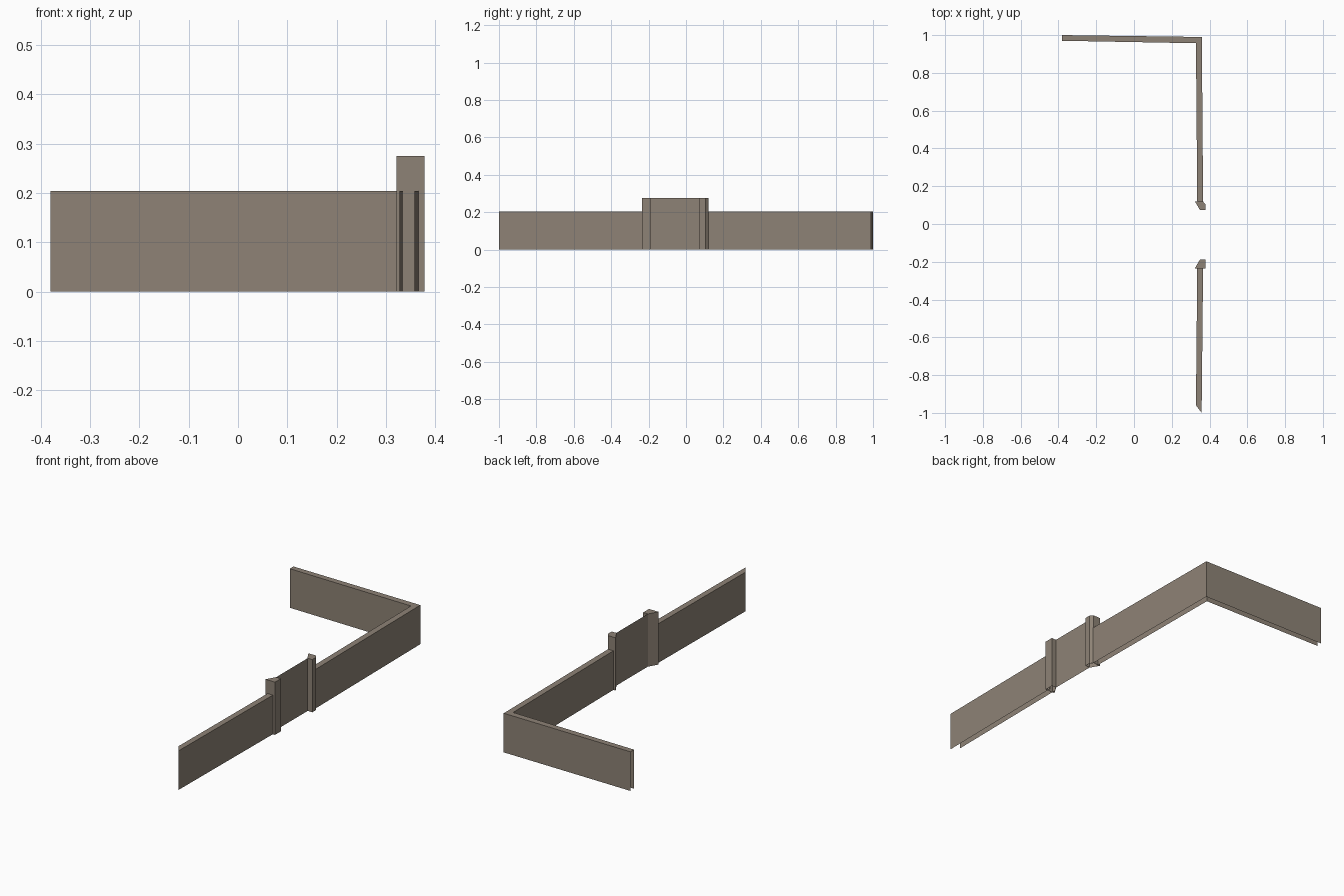
import bpy

if "Cube" in bpy.data.objects:
    bpy.data.objects.remove(bpy.data.objects["Cube"])

WALL_H, PILLAR_H = 0.204, 0.275

stone = bpy.data.materials.new("weathered_stone")
stone.diffuse_color = (0.27, 0.225, 0.18, 1)
stone.use_nodes = True
stone.node_tree.nodes["Principled BSDF"].inputs["Base Color"].default_value = stone.diffuse_color


def make(name, verts, faces):
    mesh = bpy.data.meshes.new(name)
    mesh.from_pydata(verts, [], faces)
    mesh.materials.append(stone)
    obj = bpy.data.objects.new(name, mesh)
    bpy.context.collection.objects.link(obj)
    return obj


def wall(name, left, right):
    """Hollow wall along a path: two sides and a top, open below and at the ends."""
    n = len(left)
    verts = [(x, y, z) for z in (0, WALL_H) for x, y in left + right]
    faces = []
    for i in range(n - 1):
        l0, l1, r0, r1 = i, i + 1, n + i, n + i + 1
        up = 2 * n
        faces += [(r0, r1, r1 + up, r0 + up),
                  (l1, l0, l0 + up, l1 + up),
                  (l0 + up, r0 + up, r1 + up, l1 + up)]
    make(name, verts, faces)


def pillar(name, outline):
    """Upright prism with a cap, open below (outline runs counter-clockwise)."""
    n = len(outline)
    verts = [(x, y, z) for z in (0, PILLAR_H) for x, y in outline]
    faces = [(i, (i + 1) % n, (i + 1) % n + n, i + n) for i in range(n)]
    make(name, verts, faces + [tuple(range(n, 2 * n))])


# Front stretch of wall with a mitred free end
wall("front_wall", [(0.328, -0.96), (0.335, -0.215)],
     [(0.358, -1.0), (0.366, -0.215)])

# Rear stretch turning the corner to the left
wall("corner_wall", [(0.335, 0.105), (0.328, 0.957), (-0.38, 0.97)],
     [(0.366, 0.105), (0.359, 0.99), (-0.38, 1.0)])

# Gate pillars
pillar("front_gate_pillar", [(0.322, -0.235), (0.378, -0.235),
                             (0.378, -0.187), (0.35, -0.187)])
pillar("rear_gate_pillar", [(0.35, 0.073), (0.378, 0.073), (0.378, 0.105),
                            (0.365, 0.12), (0.322, 0.12)])

# Thin gate panel between the pillars
make("gate_panel", [(0.351, -0.19, 0), (0.351, 0.076, 0),
                    (0.351, 0.076, PILLAR_H), (0.351, -0.19, PILLAR_H)],
     [(0, 1, 2, 3)])
